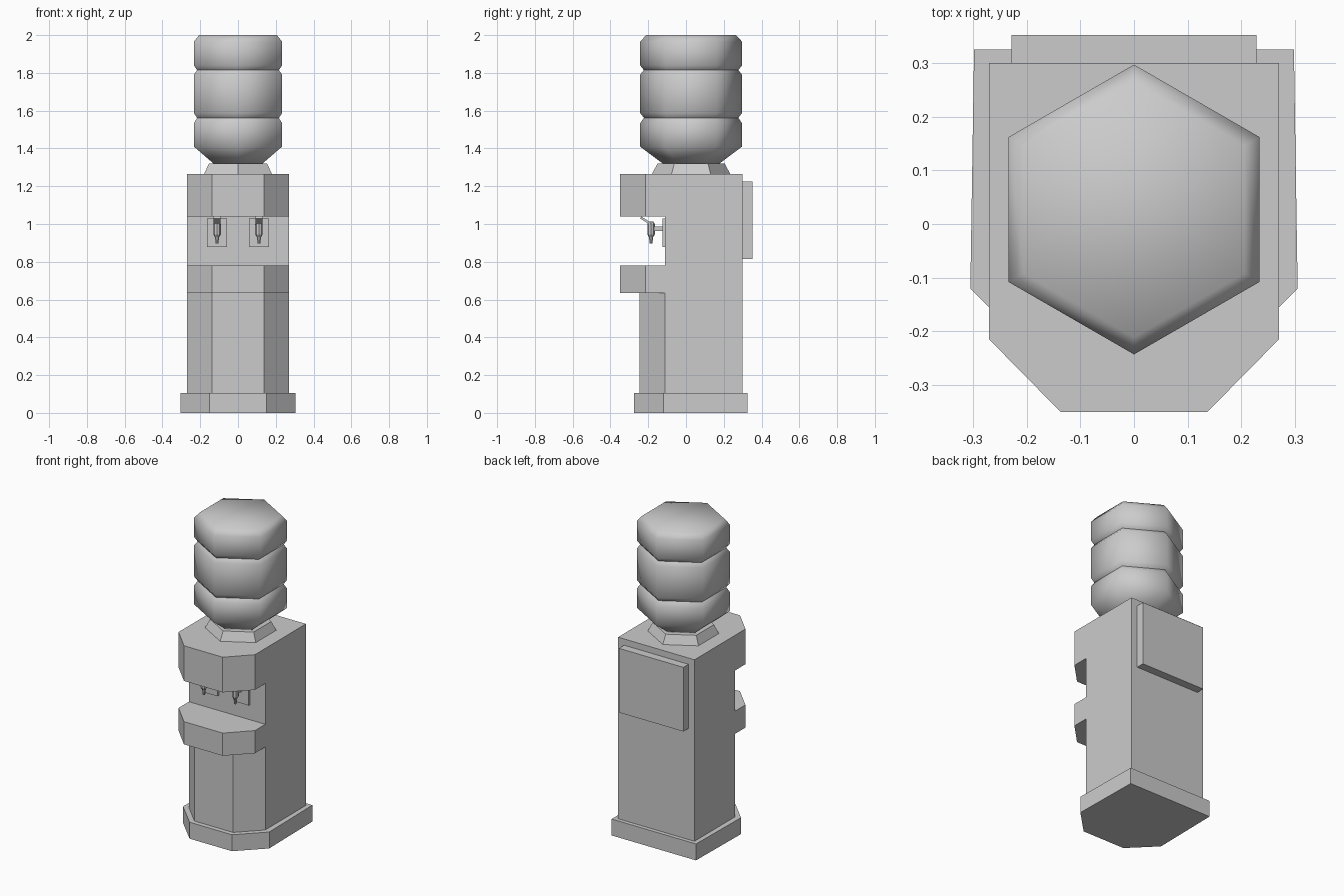
import bpy, bmesh, math
from mathutils import Vector

cube = bpy.data.objects.get("Cube")
if cube:
    bpy.data.objects.remove(cube, do_unlink=True)

COLOR = (0.6, 0.6, 0.6, 1)
grey = bpy.data.materials.new("light grey plastic")
grey.use_nodes = True
grey.diffuse_color = COLOR
grey.node_tree.nodes["Principled BSDF"].inputs["Base Color"].default_value = COLOR


def finish(name, bm, smooth=None):
    bmesh.ops.recalc_face_normals(bm, faces=bm.faces)
    mesh = bpy.data.meshes.new(name)
    bm.to_mesh(mesh)
    bm.free()
    mesh.materials.append(grey)
    obj = bpy.data.objects.new(name, mesh)
    bpy.context.collection.objects.link(obj)
    if smooth:
        bpy.ops.object.select_all(action="DESELECT")
        obj.select_set(True)
        bpy.context.view_layer.objects.active = obj
        bpy.ops.object.shade_smooth_by_angle(angle=math.radians(smooth))
    return obj


def prism(name, plan, z0, z1, smooth=None):
    """Extrude a plan outline upwards."""
    bm = bmesh.new()
    face = bm.faces.new([bm.verts.new((x, y, z0)) for x, y in plan])
    up = bmesh.ops.extrude_face_region(bm, geom=[face])["geom"]
    moved = [v for v in up if isinstance(v, bmesh.types.BMVert)]
    bmesh.ops.translate(bm, verts=moved, vec=(0, 0, z1 - z0))
    return finish(name, bm, smooth)


def box(name, x0, x1, y0, y1, z0, z1):
    return prism(name, [(x0, y0), (x1, y0), (x1, y1), (x0, y1)], z0, z1)


def mirrored(half):
    return half + [(-x, y) for x, y in reversed(half)]


def lathe(name, profile, sides, centre, smooth=None):
    """Stack rings of (radius, height), one corner pointing at the front."""
    bm = bmesh.new()
    rings = []
    for r, z in profile:
        angles = [math.tau * i / sides - math.pi / 2 for i in range(sides)]
        rings.append([bm.verts.new((centre[0] + r * math.cos(a),
                                    centre[1] + r * math.sin(a), z)) for a in angles])
    for a, b in zip(rings, rings[1:]):
        for i in range(sides):
            j = (i + 1) % sides
            bm.faces.new((a[i], a[j], b[j], b[i]))
    bm.faces.new(rings[0])
    bm.faces.new(rings[-1])
    return finish(name, bm, smooth)


# Plinth
prism("base", mirrored([(0.298, 0.325), (0.305, -0.12), (0.15, -0.275)]), 0, 0.105)

# Cabinet: one block with the tap recess and the door front cut away
cabinet = prism("cabinet", mirrored([(0.27, 0.3), (0.27, -0.215), (0.137, -0.35)]), 0.105, 1.265)
recess = box("recess_cutter", -0.5, 0.5, -0.5, -0.11, 0.78, 1.04)
door = prism("door_cutter", mirrored([(0.5, -0.5), (0.5, -0.08), (0.3, -0.08), (0.137, -0.245)]),
             0.05, 0.635)
for cutter in (recess, door):
    cutter.hide_render = True
    cutter.hide_set(True)
    cutter.display_type = "WIRE"
    cut = cabinet.modifiers.new(cutter.name, "BOOLEAN")
    cut.operation = "DIFFERENCE"
    cut.solver = "EXACT"
    cut.object = cutter

# Rear service panel
box("back_panel", -0.228, 0.228, 0.3, 0.352, 0.815, 1.225)

# Bottle and its collar
AXIS = (0, 0.027)
lathe("bottle_collar", [(0.207, 1.265), (0.178, 1.32)], 6, AXIS)
lathe("bottle", [(0.147, 1.318), (0.27, 1.41), (0.27, 1.533), (0.25, 1.562), (0.27, 1.588),
                 (0.27, 1.79), (0.25, 1.815), (0.27, 1.84), (0.27, 1.965), (0.238, 2.0)],
      6, AXIS, 62)

# Taps
for side, s in (("left", 1), ("right", -1)):
    x = 0.111 * s
    box(side + "_tap_plate", x - 0.052, x + 0.052, -0.125, -0.11, 0.877, 1.028)
    box(side + "_tap_pipe", x - 0.013, x + 0.013, -0.18, -0.12, 0.962, 0.988)
    lathe(side + "_tap_spout", [(0.007, 0.897), (0.011, 0.93), (0.02, 0.945), (0.02, 1.0),
                                (0.012, 1.012)], 8, (x, -0.185))
    lever = box(side + "_tap_lever", -0.018, 0.018, -0.065, 0, -0.006, 0.006)
    lever.location = (x, -0.185, 1.0)
    lever.rotation_euler.x = -math.radians(32)
